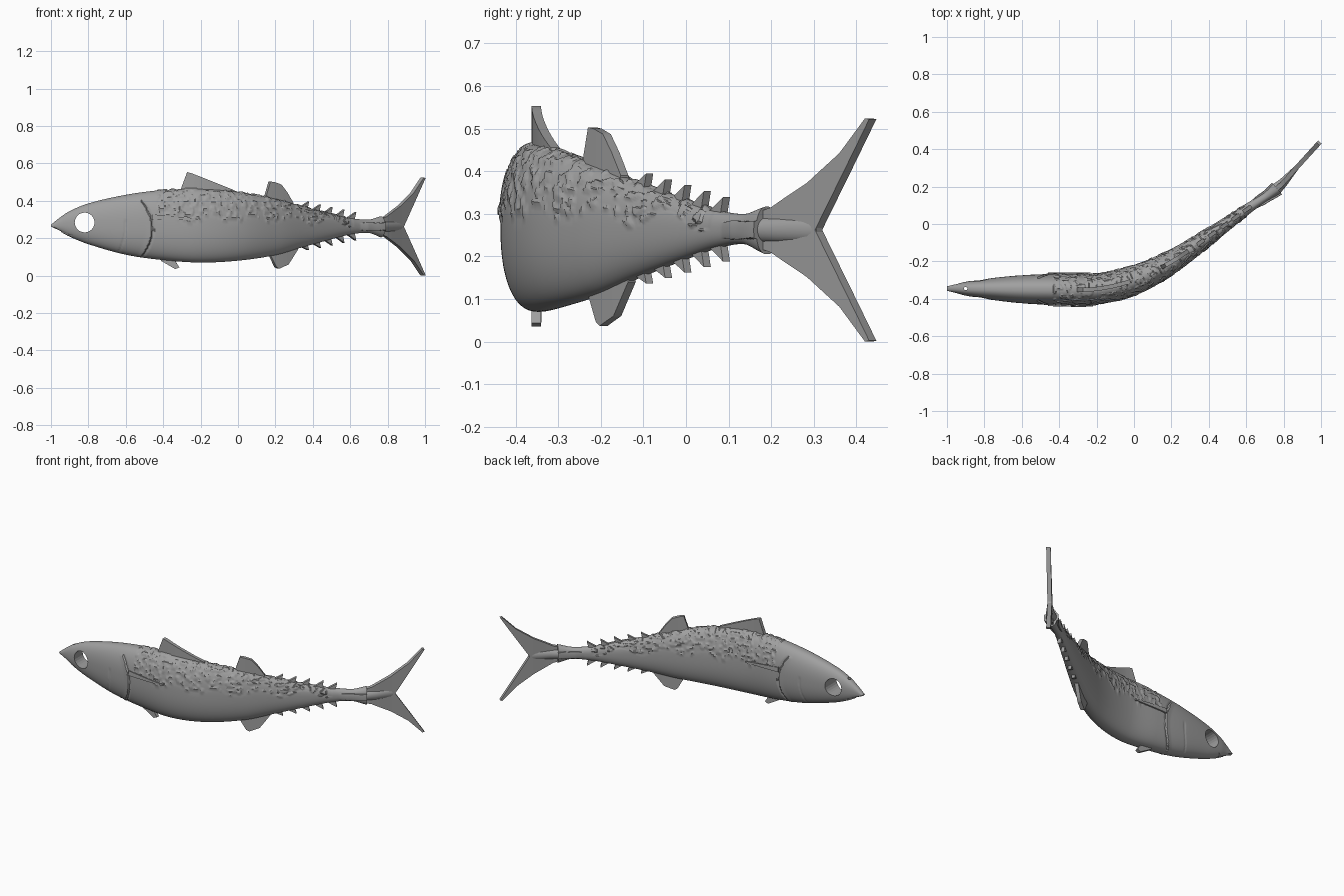
import bpy, bmesh, math
from mathutils import Vector, noise

cube = bpy.data.objects.get("Cube")
if cube:
    bpy.data.objects.remove(cube, do_unlink=True)

grey = bpy.data.materials.new("grey")
grey.use_nodes = True
COL = (0.35, 0.35, 0.35, 1)
grey.diffuse_color = COL
grey.node_tree.nodes["Principled BSDF"].inputs["Base Color"].default_value = COL


def curve(keys, x):
    """Smooth cubic through (x, values...) keys."""
    n = len(keys)
    i = max(k for k in range(n - 1) if k == 0 or keys[k][0] <= x)

    def slope(j):
        a, b = keys[max(j - 1, 0)], keys[min(j + 1, n - 1)]
        return (Vector(b[1:]) - Vector(a[1:])) / (b[0] - a[0])
    p, q = keys[i], keys[i + 1]
    h = q[0] - p[0]
    t = (x - p[0]) / h
    a, b = Vector(p[1:]), Vector(q[1:])
    s = t * t * (3 - 2 * t)
    return a * (1 - s) + b * s + slope(i) * (h * t * (1 - t) ** 2) - slope(i + 1) * (h * t * t * (1 - t))


# Swimming curve of the spine, seen from above
SPINE = [(-1, -.345, 0), (-.4, -.35, 0), (-.2, -.347, 0), (0, -.3, 0), (.19, -.208, 0),
         (.375, -.085, 0), (.62, .09, 0), (.765, .19, 0), (.875, .308, 0), (1, .445, 0)]


def bend(x, w, z):
    e = .01
    y = curve(SPINE, x)[0]
    d = Vector((2 * e, curve(SPINE, x + e)[0] - curve(SPINE, x - e)[0])).normalized()
    return Vector((x - w * d.y, y + w * d.x, z))


# Stations: x, top, bottom, half width
BODY = [(-1, .272, .258, .012), (-.95, .312, .235, .024), (-.9, .345, .208, .037), (-.8, .386, .168, .053),
        (-.6, .432, .112, .075), (-.4, .458, .083, .083), (-.2, .464, .07, .083), (0, .448, .08, .078),
        (.2, .411, .11, .062), (.33, .375, .148, .05), (.47, .338, .187, .038), (.6, .308, .22, .028),
        (.7, .3, .228, .024), (.765, .317, .205, .033)]


def relief(x, z, s):
    """Raised and sunken detail on the skin."""
    d = 0
    gill = x - (-.46 - 2.5 * (z - .25) ** 2)
    if .1 < z < .4:
        if 0 < gill < .012:
            d -= .005                       # gill cover edge
        elif -.03 < gill <= 0:
            d += .003 * (1 + gill / .03)
    cheek = x - (-.6 - 1.5 * (z - .28) ** 2)
    if .13 < z < .3 and abs(cheek) < .006:
        d -= .002                           # cheek line
    if x < -.89 and abs(z - .26 + .41 * (x + 1)) < .005:
        d -= .004                           # mouth
    if x > .64 and abs(z - .262) < .019:
        d += .008 * min(1, (x - .64) / .04)  # tail keel
    # Broken scale pattern on the back
    edge = .3 + .02 * math.sin(x * 30) - .05 * max(0, x - .2)
    if -.43 < x < .6 and z > edge:
        v = noise.noise(Vector((x * 38, s * 5, z * 60)))
        d += .004 if v > .12 else -.001
    return d


def body_point(x, a, extra=0, rough=True):
    top, bot, wid = curve(BODY, x)
    c, s = math.cos(a), math.sin(a)
    p = 2 / 2.3
    w = math.copysign(abs(c) ** p, c)
    v = math.copysign(abs(s) ** p, s)
    z = (top + bot) / 2 + v * (top - bot) / 2
    d = extra + (relief(x, z, math.copysign(1, c)) if rough else 0)
    return bend(x, w * wid + d * c, z + d * s)


def finish(name, bm, smooth=True):
    bmesh.ops.recalc_face_normals(bm, faces=bm.faces)
    me = bpy.data.meshes.new(name)
    bm.to_mesh(me)
    bm.free()
    me.materials.append(grey)
    ob = bpy.data.objects.new(name, me)
    bpy.context.collection.objects.link(ob)
    if smooth:
        bpy.ops.object.select_all(action='DESELECT')
        ob.select_set(True)
        bpy.context.view_layer.objects.active = ob
        bpy.ops.object.shade_smooth_by_angle(angle=math.radians(35))
    return ob


# Body: lofted rings along the spine
bm = bmesh.new()
NX, NA = 340, 112
rings = []
for i in range(NX + 1):
    x = -1 + 1.765 * i / NX
    rings.append([bm.verts.new(body_point(x, math.tau * (j + .5) / NA)) for j in range(NA)])
for r, q in zip(rings, rings[1:]):
    for j in range(NA):
        k = (j + 1) % NA
        bm.faces.new((r[j], r[k], q[k], q[j]))
bm.faces.new(rings[0])
bm.faces.new(rings[-1])
body = finish("body", bm)


# Eye sockets and line hole, bored right through the head
def bore(name, loc, radius, rot):
    bpy.ops.mesh.primitive_cylinder_add(vertices=24, radius=radius, depth=.8, location=loc, rotation=rot)
    cutter = bpy.context.object
    cutter.name = name
    cutter.hide_render = True
    cutter.hide_set(True)
    cutter.display_type = 'WIRE'
    mod = body.modifiers.new(name, 'BOOLEAN')
    mod.object = cutter
    mod.solver = 'EXACT'


bore("eye_cutter", (-.82, -.345, .284), .053, (math.pi / 2, 0, 0))
bore("line_hole_cutter", (-.9, -.345, .3), .009, (0, 0, 0))


# Fins: side outlines sliced, thickened and bent along the spine
def fin(name, outline, thick=.022):
    bm = bmesh.new()
    bm.faces.new([bm.verts.new((x, 0, z)) for x, z in outline])
    x, end = min(p[0] for p in outline), max(p[0] for p in outline)
    while x < end - .03:
        x += .025
        bmesh.ops.bisect_plane(bm, geom=bm.verts[:] + bm.edges[:] + bm.faces[:],
                               plane_co=(x, 0, 0), plane_no=(1, 0, 0))
    for v in bm.verts:
        v.co.y = -thick / 2
    ext = bmesh.ops.extrude_face_region(bm, geom=bm.faces[:])["geom"]
    for v in ext:
        if isinstance(v, bmesh.types.BMVert):
            v.co.y = thick / 2
    for v in bm.verts:
        v.co = bend(*v.co)
    return finish(name, bm)


fin("front_dorsal_fin", [(-.31, .43), (-.305, .465), (-.272, .553), (-.25, .548), (-.13, .5),
                         (-.02, .455), (0, .42)])
fin("rear_dorsal_fin", [(.14, .38), (.147, .43), (.168, .503), (.19, .5), (.227, .487),
                        (.258, .445), (.29, .39), (.29, .36)])
fin("anal_fin", [(.16, .14), (.168, .11), (.2, .046), (.215, .037), (.265, .06), (.315, .14), (.31, .17)])
fin("pelvic_fin", [(-.42, .1), (-.41, .078), (-.335, .035), (-.313, .044), (-.35, .1)])

# Finlets in two rows behind the fins
for i in range(5):
    x = .375 + .063 * i
    top, bot, _ = curve(BODY, x)
    for side, base, tip in (("upper", top, .395 - .014 * i), ("lower", bot, .136 + .013 * i)):
        inner = base + (.02 if side == "lower" else -.02)
        fin(f"{side}_finlet_{i + 1}", [(x - .06, inner), (x - .05, base), (x, tip), (x - .012, inner)], .02)

# Forked tail
upper = [(.74, .262), (.74, .3), (.785, .315), (.86, .372), (.93, .442), (.985, .524), (.994, .522),
         (.94, .4), (.878, .262)]
tail = upper + [(x, .524 - z) for x, z in upper[-2:0:-1]]
fin("tail_fin", tail, .025)

# Tapered tail root
bm = bmesh.new()
prev = None
for x, r in ((.755, .032), (.8, .024), (.88, .011)):
    ring = [bm.verts.new(bend(x, r * math.cos(a), .262 + .03 * math.sin(a)))
            for a in (math.tau * k / 24 for k in range(24))]
    if prev:
        for j in range(24):
            bm.faces.new((prev[j], prev[j - 1], ring[j - 1], ring[j]))
    else:
        bm.faces.new(ring)
    prev = ring
bm.faces.new(prev)
finish("tail_root", bm)

# Pectoral fins: thin pads following the flanks
for name, sign in (("left_pectoral_fin", 1), ("right_pectoral_fin", -1)):
    bm = bmesh.new()
    rows = []
    for i in range(26):
        t = i / 25
        x = -.46 + .235 * t
        top, bot, _ = curve(BODY, x)
        row = []
        zl, zh = .297, .326 - .021 * t
        for z, lift in ((zl, -.01), (zl, .008), (zh, .008), (zh, -.01)):
            v = (z - (top + bot) / 2) / ((top - bot) / 2)
            a = math.asin(math.copysign(abs(v) ** 1.15, v))
            row.append(bm.verts.new(body_point(x, a if sign > 0 else math.pi - a, lift, False)))
        rows.append(row)
    for r, q in zip(rows, rows[1:]):
        for j in range(4):
            bm.faces.new((r[j - 1], r[j], q[j], q[j - 1]))
    bm.faces.new(rows[0])
    bm.faces.new(rows[-1])
    finish(name, bm)
